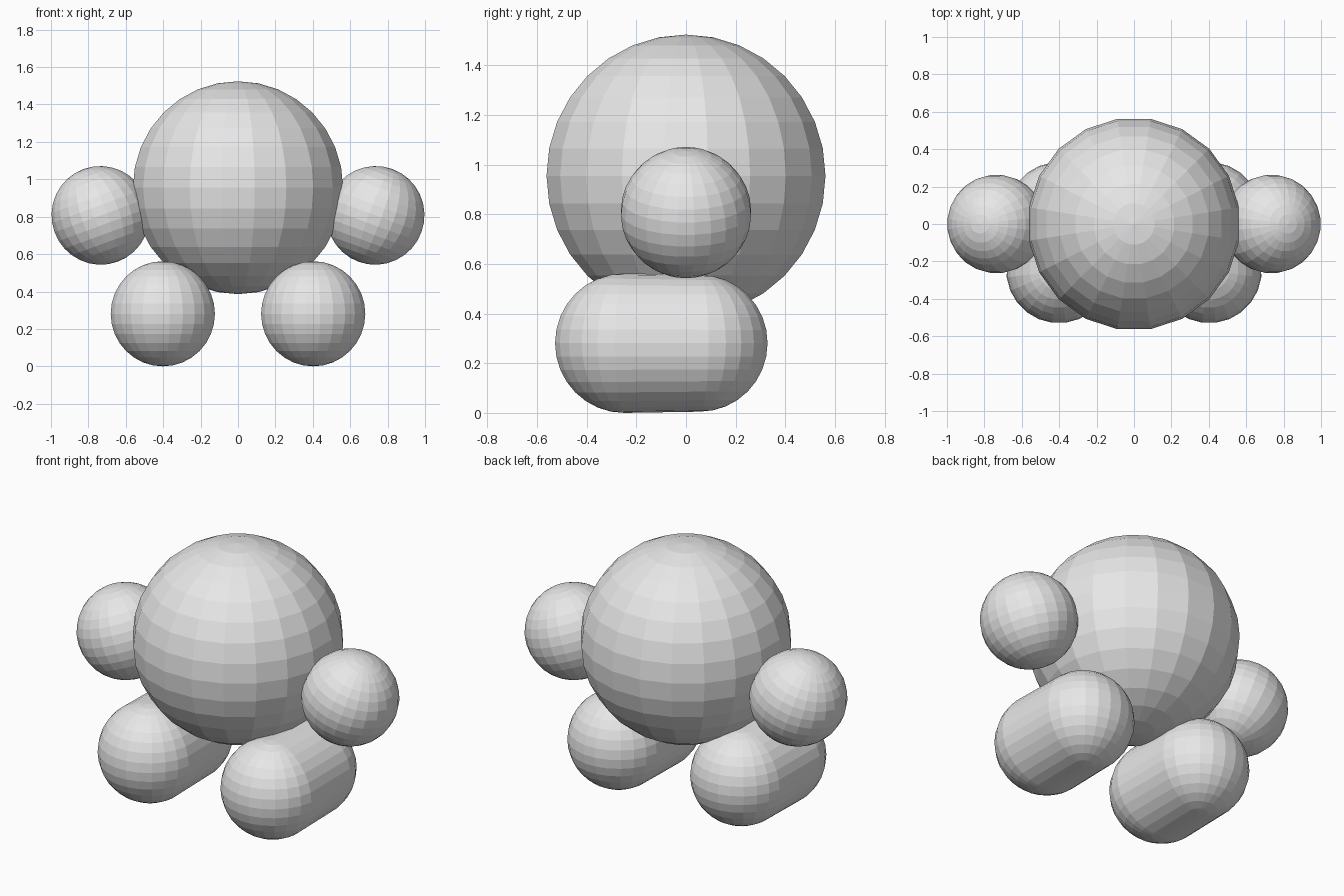
import bpy
import bmesh
from math import radians
from mathutils import Matrix

cube = bpy.data.objects.get("Cube")
if cube:
    bpy.data.objects.remove(cube, do_unlink=True)

GREY = (0.8, 0.8, 0.8, 1.0)
grey = bpy.data.materials.new("plain grey")
grey.use_nodes = True
grey.diffuse_color = GREY
grey.node_tree.nodes["Principled BSDF"].inputs["Base Color"].default_value = GREY


def add_ball(bm, centre, radius, segments, rings, tilt=0):
    """Faceted ball whose flat strips face the front and the sides."""
    matrix = (Matrix.Translation(centre)
              @ Matrix.Rotation(radians(tilt), 4, "Y")
              @ Matrix.Rotation(radians(180 / segments), 4, "Z"))
    bmesh.ops.create_uvsphere(bm, u_segments=segments, v_segments=rings,
                              radius=radius, matrix=matrix)


def finish(bm, name):
    mesh = bpy.data.meshes.new(name)
    bm.to_mesh(mesh)
    bm.free()
    mesh.materials.append(grey)
    part = bpy.data.objects.new(name, mesh)
    bpy.context.collection.objects.link(part)


# Large round body
bm = bmesh.new()
add_ball(bm, (0, 0, 0.955), 0.569, 20, 16)
finish(bm, "body")

for side, x in (("left", 1), ("right", -1)):
    # Round hand, leaning outward
    bm = bmesh.new()
    add_ball(bm, (x * 0.735, 0, 0.807), 0.264, 24, 16, tilt=20 * x)
    finish(bm, side + "_hand")

    # Foot: two balls wrapped into one rounded bar, a little thicker in front
    bm = bmesh.new()
    add_ball(bm, (x * 0.402, -0.249, 0.281), 0.281, 24, 16)
    add_ball(bm, (x * 0.402, 0.055, 0.281), 0.276, 24, 16)
    hull = bmesh.ops.convex_hull(bm, input=bm.verts)
    inside = {v for v in hull["geom_interior"] + hull["geom_unused"]
              if isinstance(v, bmesh.types.BMVert)}
    bmesh.ops.delete(bm, geom=list(inside), context="VERTS")
    bmesh.ops.dissolve_limit(bm, angle_limit=radians(1),
                             verts=bm.verts, edges=bm.edges)
    bmesh.ops.recalc_face_normals(bm, faces=bm.faces)
    finish(bm, side + "_foot")
